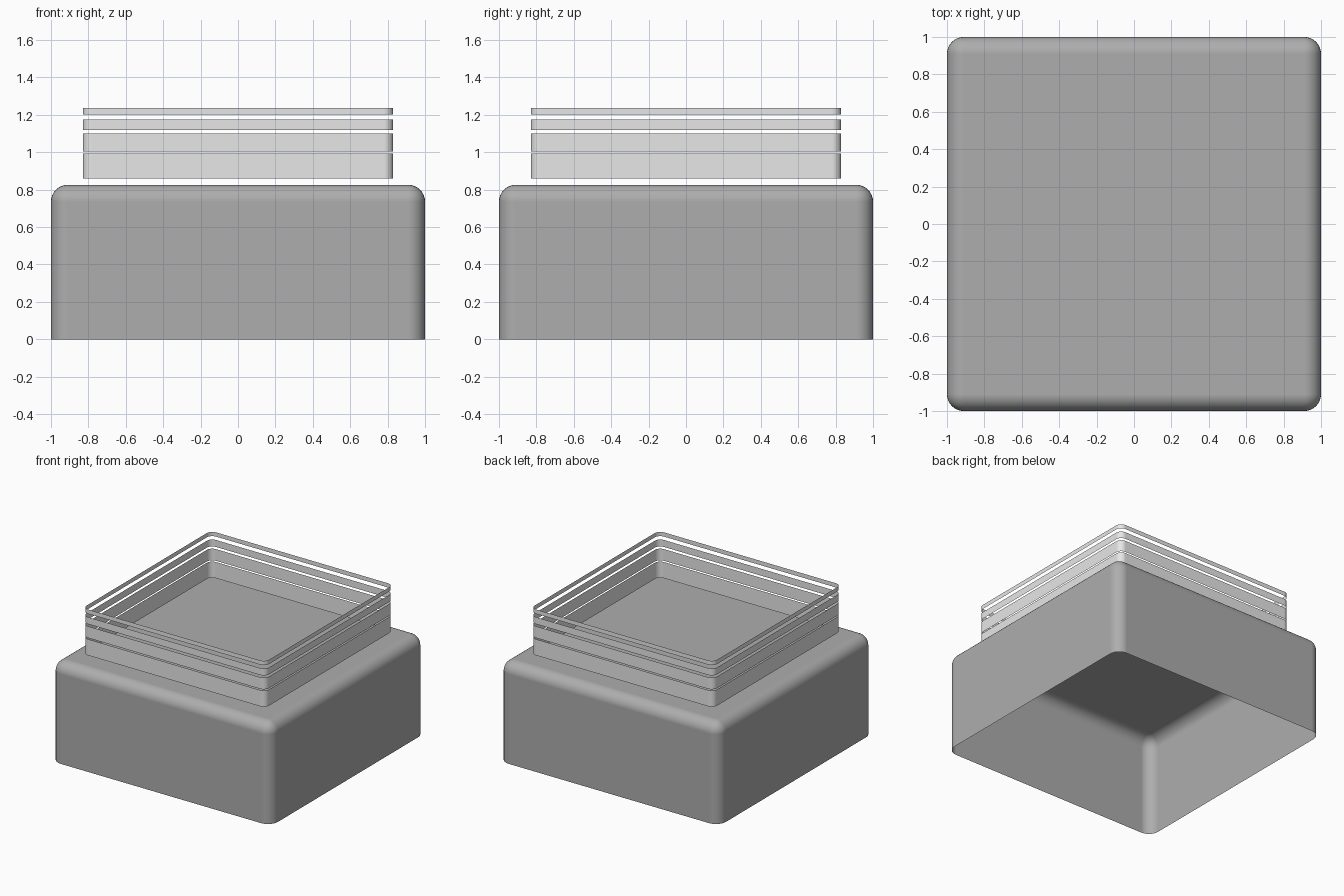
import bpy
import bmesh
from mathutils import Matrix

cube = bpy.data.objects.get("Cube")
if cube:
    bpy.data.objects.remove(cube, do_unlink=True)


def make_material(name, level):
    mat = bpy.data.materials.new(name)
    mat.use_nodes = True
    color = (level, level, level, 1)
    mat.diffuse_color = color
    mat.node_tree.nodes["Principled BSDF"].inputs["Base Color"].default_value = color
    return mat


def rounded_shell(name, half, bottom, top, radius, mat, closed_top=False):
    """Thin square shell with an open bottom and rounded edges."""
    bm = bmesh.new()
    size = Matrix.Diagonal((2 * half, 2 * half, top - bottom, 1))
    place = Matrix.Translation((0, 0, (top + bottom) / 2))
    bmesh.ops.create_cube(bm, size=1, matrix=place @ size)
    bm.normal_update()
    unwanted = [f for f in bm.faces
                if f.normal.z < -0.5 or (f.normal.z > 0.5 and not closed_top)]
    bmesh.ops.delete(bm, geom=unwanted, context='FACES')
    for face in bm.faces:
        face.smooth = True
    mesh = bpy.data.meshes.new(name)
    bm.to_mesh(mesh)
    bm.free()
    mesh.materials.append(mat)
    obj = bpy.data.objects.new(name, mesh)
    bpy.context.collection.objects.link(obj)
    bevel = obj.modifiers.new("rounded_edges", 'BEVEL')
    bevel.width = radius
    bevel.segments = 8
    bevel.limit_method = 'ANGLE'
    bevel.harden_normals = True
    return obj


base_grey = make_material("mid_grey", 0.42)
band_grey = make_material("light_grey", 0.8)

# Hollow base with a closed, rounded top
rounded_shell("base", 1.0, 0.0, 0.826, 0.09, base_grey, closed_top=True)

# Floating bands, thinner towards the top
bands = [(0.861, 0.994), (1.004, 1.1), (1.118, 1.175), (1.203, 1.238)]
for i, (bottom, top) in enumerate(bands, 1):
    rounded_shell(f"band_{i}", 0.83, bottom, top, 0.05, band_grey)
